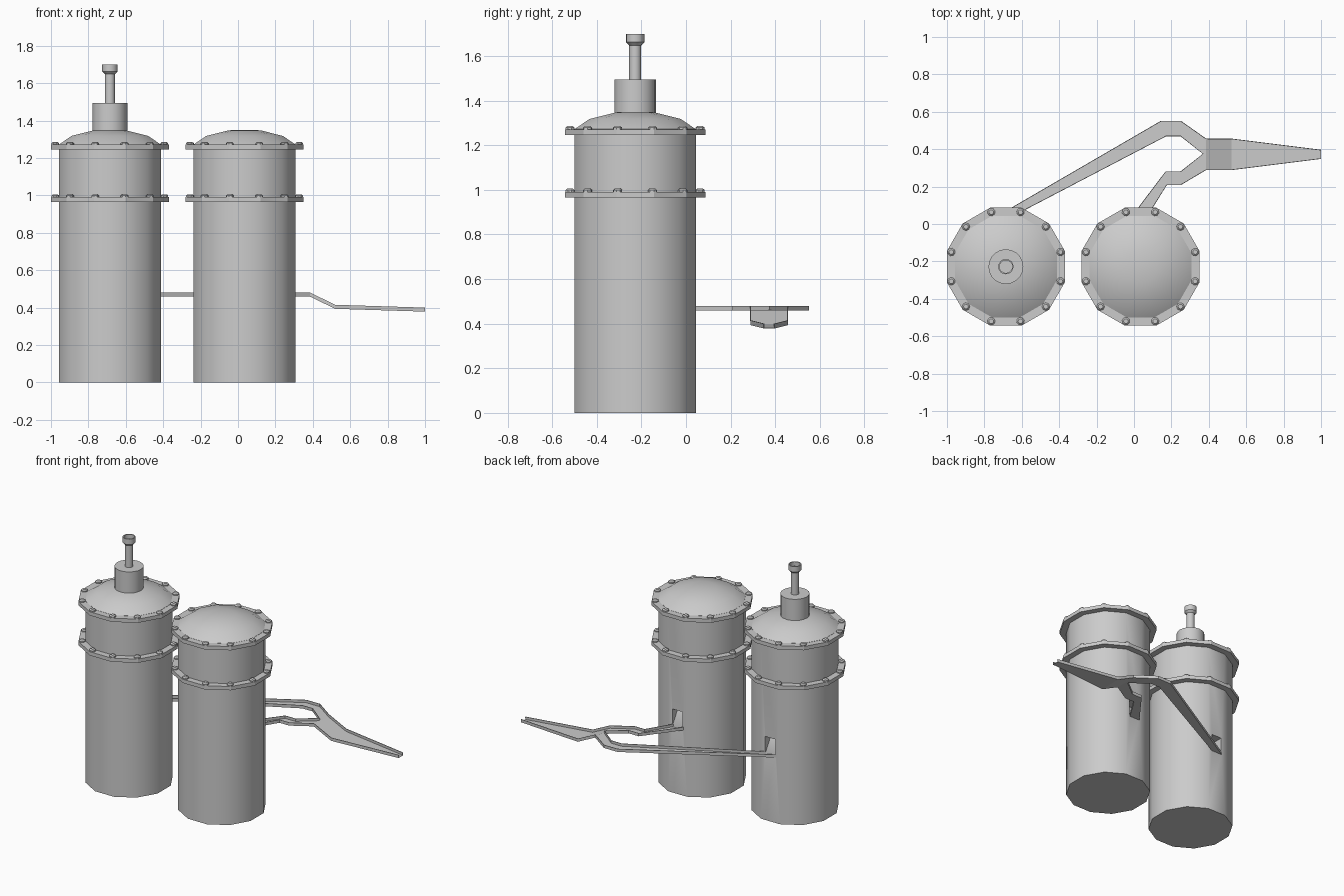
import bpy, bmesh, math

if "Cube" in bpy.data.objects:
    bpy.data.objects.remove(bpy.data.objects["Cube"])

TANK_Y = -0.228
TANK_X = (-0.685, 0.035)
APO = math.cos(math.pi / 12)


def finish(name, bm, smooth=None, recalc=True):
    if recalc:
        bmesh.ops.recalc_face_normals(bm, faces=bm.faces)
    me = bpy.data.meshes.new(name)
    bm.to_mesh(me)
    bm.free()
    ob = bpy.data.objects.new(name, me)
    bpy.context.collection.objects.link(ob)
    activate(ob)
    if smooth:
        bpy.ops.object.shade_smooth_by_angle(angle=math.radians(smooth))
    return ob


def activate(ob):
    bpy.ops.object.select_all(action='DESELECT')
    ob.select_set(True)
    bpy.context.view_layer.objects.active = ob


def add_lathe(bm, profile, sides, cx, cy, phase=0.0):
    """Revolve (radius, z) points around a vertical axis."""
    rings = []
    for r, z in profile:
        if r == 0:
            rings.append([bm.verts.new((cx, cy, z))] * sides)
            continue
        rings.append([bm.verts.new((cx + r * math.cos(phase + math.tau * i / sides),
                                    cy + r * math.sin(phase + math.tau * i / sides), z))
                      for i in range(sides)])
    for a, b in zip(rings, rings[1:]):
        for i in range(sides):
            j = (i + 1) % sides
            bm.faces.new(list(dict.fromkeys((a[i], a[j], b[j], b[i]))))


def lathe(name, profile, sides, cx, cy, phase=0.0, smooth=None):
    bm = bmesh.new()
    add_lathe(bm, profile, sides, cx, cy, phase)
    return finish(name, bm, smooth)


def outlet_cutter(cx):
    """Wedge with a ramp rising into the tank wall."""
    bm = bmesh.new()
    side = [(0.08, 0.465), (0.044, 0.465), (-0.03, 0.585), (0.08, 0.585)]
    f = bm.faces.new([bm.verts.new((cx - 0.04, y, z)) for y, z in side])
    ext = bmesh.ops.extrude_face_region(bm, geom=[f])
    bmesh.ops.translate(bm, vec=(0.08, 0, 0),
                        verts=[v for v in ext['geom'] if isinstance(v, bmesh.types.BMVert)])
    return finish("outlet_cutter", bm)


PH = math.radians(15)
R_BODY, R_FLANGE = 0.272 / APO, 0.315 / APO

for side, cx in zip(("left", "right"), TANK_X):
    # tank wall with outlet opening at the back
    body = lathe(side + "_tank_body", [(0, 0), (R_BODY, 0), (R_BODY, 1.25), (0, 1.25)],
                 12, cx, TANK_Y, PH)
    cutter = outlet_cutter(cx)
    mod = body.modifiers.new("outlet", 'BOOLEAN')
    mod.operation, mod.solver, mod.object = 'DIFFERENCE', 'EXACT', cutter
    activate(body)
    bpy.ops.object.modifier_apply(modifier=mod.name)
    bpy.data.objects.remove(cutter)
    bpy.ops.object.shade_smooth_by_angle(angle=math.radians(40))

    # domed lid
    lathe(side + "_dome", [(R_BODY, 1.26), (R_BODY, 1.272), (0.212, 1.318),
                           (0.088, 1.348), (0, 1.35)], 12, cx, TANK_Y, PH, 40)

    # flanges and their bolts
    for label, z in (("lower", 0.965), ("upper", 1.245)):
        lathe(f"{side}_{label}_flange",
              [(R_BODY - 0.01, z), (R_FLANGE, z), (R_FLANGE, z + 0.026),
               (R_BODY - 0.01, z + 0.026)], 12, cx, TANK_Y, PH)
        bm = bmesh.new()
        for k in range(12):
            a = PH + math.tau * k / 12
            zt = z + 0.025
            add_lathe(bm, [(0.021, zt), (0.021, zt + 0.009), (0.013, zt + 0.016), (0, zt + 0.016)],
                      8, cx + 0.302 * math.cos(a), TANK_Y + 0.302 * math.sin(a), a)
        finish(f"{side}_{label}_bolts", bm)

# valve neck and hollow-headed stem on the left tank
lathe("valve_neck", [(0.093, 1.33), (0.093, 1.495), (0, 1.495)], 20, TANK_X[0], TANK_Y, 0, 40)
lathe("valve_stem", [(0.027, 1.49), (0.027, 1.648), (0.041, 1.662), (0.041, 1.70),
                     (0.034, 1.70), (0.034, 1.672), (0, 1.672)], 16, TANK_X[0], TANK_Y, 0, 40)

# forked pouring trough: rows of (outer edge, inner edge) for each arm, then the spout
Z = 0.46
left_arm = [((-.73, .042, Z), (-.65, .042, Z)), ((.145, .55, Z), (.17, .47, Z)),
            ((.25, .55, Z), (.25, .47, Z)), ((.385, .455, Z), (.37, .375, Z))]
right_arm = [((-.01, .042, Z), (.07, .042, Z)), ((.17, .28, Z), (.175, .21, Z)),
             ((.25, .28, Z), (.25, .21, Z)), ((.37, .375, Z), (.385, .29, Z))]
spout = [((.385, .455, Z), (.385, .29, Z)), ((.52, .455, .395), (.52, .29, .395)),
         ((1.0, .395, .38), (1.0, .35, .38))]
bm = bmesh.new()
for rows in (left_arm, right_arm, spout):
    for (a, b), (c, d) in zip(rows, rows[1:]):
        bm.faces.new([bm.verts.new(p) for p in (a, b, d, c)])
bm.faces.new([bm.verts.new(p) for p in ((.385, .455, Z), (.37, .375, Z), (.385, .29, Z))])
bmesh.ops.remove_doubles(bm, verts=bm.verts, dist=0.001)
# raise side walls along every edge except the open ends
rim = [e for e in bm.edges if e.is_boundary
       and not all(v.co.y < 0.05 for v in e.verts)
       and not all(v.co.x > 0.99 for v in e.verts)]
ext = bmesh.ops.extrude_edge_only(bm, edges=rim)
bmesh.ops.translate(bm, vec=(0, 0, 0.02),
                    verts=[v for v in ext['geom'] if isinstance(v, bmesh.types.BMVert)])
trough = finish("pouring_trough", bm)
sol = trough.modifiers.new("sheet", 'SOLIDIFY')
sol.thickness, sol.offset = 0.004, 0
